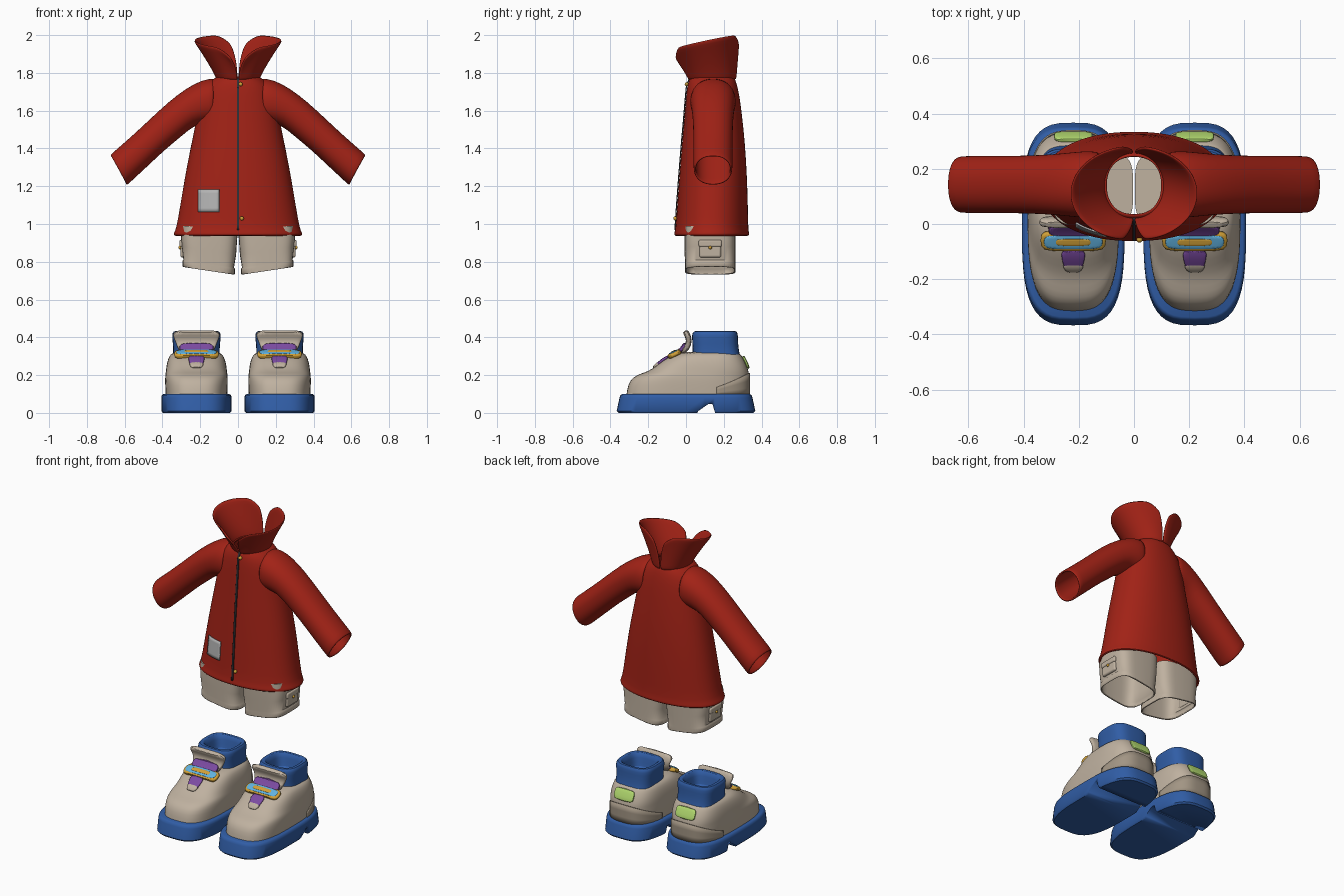
import bpy, bmesh, math
from mathutils import Vector, Matrix

if "Cube" in bpy.data.objects:
    bpy.data.objects.remove(bpy.data.objects["Cube"])


def material(name, r, g, b):
    m = bpy.data.materials.new(name)
    m.diffuse_color = (r, g, b, 1)
    m.use_nodes = True
    m.node_tree.nodes["Principled BSDF"].inputs["Base Color"].default_value = m.diffuse_color
    return m


RED = material("red_cloth", 0.36, 0.016, 0.008)
BEIGE = material("beige", 0.52, 0.44, 0.35)
TAUPE = material("taupe", 0.36, 0.30, 0.23)
BLUE = material("blue", 0.03, 0.11, 0.38)
SKY = material("sky_blue", 0.12, 0.45, 0.75)
GOLD = material("gold", 0.65, 0.36, 0.04)
PURPLE = material("purple", 0.20, 0.07, 0.36)
GREEN = material("lime", 0.45, 0.70, 0.16)
GREY = material("grey", 0.45, 0.45, 0.45)
DARK = material("dark", 0.03, 0.03, 0.035)


def lerp(a, b, t):
    return a + (b - a) * t


def sup(t, n):
    c, s = math.cos(t), math.sin(t)
    return (math.copysign(abs(c) ** (2 / n), c), math.copysign(abs(s) ** (2 / n), s))


def finish(name, bm, mat, mirror=False, thick=0, sub=0, bevel=0):
    bmesh.ops.recalc_face_normals(bm, faces=bm.faces)
    me = bpy.data.meshes.new(name)
    bm.to_mesh(me)
    bm.free()
    me.materials.append(mat)
    me.shade_smooth()
    me.set_sharp_from_angle(angle=math.radians(45))
    ob = bpy.data.objects.new(name, me)
    bpy.context.collection.objects.link(ob)
    if bevel:
        m = ob.modifiers.new("bevel", 'BEVEL')
        m.width, m.segments = bevel, 3
    if mirror:
        ob.modifiers.new("mirror", 'MIRROR').use_mirror_merge = False
    if thick:
        ob.modifiers.new("solid", 'SOLIDIFY').thickness = thick
    if sub:
        m = ob.modifiers.new("sub", 'SUBSURF')
        m.levels = m.render_levels = sub
    return ob


def loft(name, rings, mat, closed=True, caps="", **kw):
    """Skin a list of point rings; caps may hold 's' (start) and 'e' (end)."""
    bm = bmesh.new()
    vs = [[bm.verts.new(p) for p in r] for r in rings]
    n = len(vs[0])
    for a, b in zip(vs, vs[1:]):
        for i in range(n if closed else n - 1):
            j = (i + 1) % n
            bm.faces.new((a[i], a[j], b[j], b[i]))
    if 's' in caps:
        bm.faces.new(vs[0][::-1])
    if 'e' in caps:
        bm.faces.new(vs[-1])
    return finish(name, bm, mat, **kw)


def ring(cx, z, a, y0, y1, n=2.2, tilt=0, seg=40):
    """Horizontal superellipse spanning y0..y1, optionally tilted along x."""
    cy, b = (y0 + y1) / 2, (y1 - y0) / 2
    pts = [sup(2 * math.pi * i / seg, n) for i in range(seg)]
    return [(cx + a * u, cy + b * v, z + tilt * a * u) for u, v in pts]


def ribbon(name, path, th, mat, cx=0.22, n=4, sub=1):
    """Padded strip following (y, z, half width) points, mirrored to both shoes."""
    rings = []
    for k, (y, z, w) in enumerate(path):
        p, q = path[max(k - 1, 0)], path[min(k + 1, len(path) - 1)]
        t = Vector((q[0] - p[0], q[1] - p[1])).normalized()
        pts = [sup(2 * math.pi * i / 24, n) for i in range(24)]
        rings.append([(cx + w * u, y - t.y * th * v, z + t.x * th * v) for u, v in pts])
    return loft(name, rings, mat, caps="se", mirror=True, sub=sub)


def box(name, c, size, mat, bevel, **kw):
    bm = bmesh.new()
    bmesh.ops.create_cube(bm, size=1, matrix=Matrix.Translation(c) @ Matrix.Diagonal((*size, 1)))
    return finish(name, bm, mat, bevel=bevel, **kw)


def stud(name, c, r, mat, **kw):
    bm = bmesh.new()
    bmesh.ops.create_uvsphere(bm, u_segments=12, v_segments=8, radius=r, matrix=Matrix.Translation(c))
    return finish(name, bm, mat, **kw)


# Coat body: z, half width, front y, back y
COAT = [(0.935, .328, -.053, .325), (0.94, .341, -.063, .335), (0.955, .341, -.063, .335),
        (0.967, .329, -.056, .33), (1.1, .306, -.047, .328), (1.26, .28, -.035, .323),
        (1.42, .248, -.022, .313), (1.53, .225, -.012, .302), (1.65, .205, -.002, .288),
        (1.72, .183, .004, .275), (1.765, .14, .015, .262), (1.785, .10, .03, .25)]
loft("coat_body", [ring(0, z, a, f, b) for z, a, f, b in COAT], RED, thick=.012, sub=1)


def coat_front(x, z):
    for (z0, a0, f0, b0), (z1, a1, f1, b1) in zip(COAT[3:], COAT[4:]):
        if z <= z1 or z1 == COAT[-1][0]:
            t = (z - z0) / (z1 - z0)
            a, f, b = lerp(a0, a1, t), lerp(f0, f1, t), lerp(b0, b1, t)
            return (f + b) / 2 - (b - f) / 2 * (1 - abs(x / a) ** 2.2) ** (1 / 2.2)


def front_panel(name, x0, x1, z0, z1, mat, nz):
    rows = [[(x, coat_front(x, z) - .006, z) for x in [lerp(x0, x1, i / 6) for i in range(7)]]
            for z in [lerp(z0, z1, k / nz) for k in range(nz + 1)]]
    return loft(name, rows, mat, closed=False, thick=.006)


front_panel("coat_patch", -.212, -.1, 1.065, 1.182, GREY, 6)
front_panel("coat_zip", -.006, .006, .968, 1.775, DARK, 30)
for i, (x, z) in enumerate([(.014, 1.74), (.02, 1.03)]):
    stud("coat_stud_%d" % i, (x, coat_front(x, z) - .005, z), .011, GOLD)

# Sleeves: top edge and under edge of each section, half depth
SLEEVE = [((.677, 1.364), (.587, 1.205), .100), ((.665, 1.376), (.575, 1.217), .104),
          ((.56, 1.467), (.472, 1.312), .104), ((.466, 1.555), (.385, 1.395), .104),
          ((.37, 1.645), (.295, 1.468), .107), ((.28, 1.715), (.228, 1.525), .113),
          ((.19, 1.764), (.175, 1.53), .122), ((.125, 1.772), (.13, 1.53), .12)]
rings = []
for (x0, z0), (x1, z1), d in SLEEVE:
    pts = [sup(2 * math.pi * i / 32, 2.2) for i in range(32)]
    rings.append([((x0 + x1) / 2 + (x0 - x1) / 2 * u, .143 + d * v,
                   (z0 + z1) / 2 + (z0 - z1) / 2 * u) for u, v in pts])
loft("sleeves", rings, RED, mirror=True, thick=.012, sub=1)

# Flared collar in two halves, notched front and back
rings = []
for k in range(7):
    s = k / 6
    row = []
    for i in range(33):
        g = math.radians(1 + 8 * s * s)
        t = lerp(-math.pi / 2 + g, math.pi / 2 - g, i / 32)
        u, v = math.cos(t), math.sin(t)
        drop = .05 * max(0, 1 - min(i, 32 - i) / 5) ** 2
        top = lerp(1.93, 2.0, (v + 1) / 2) + .012 * u - drop
        f = s ** 1.15
        row.append((lerp(.10, .225, f) * u, lerp(.14, .109, f) + lerp(.115, .165, f) * v,
                    lerp(1.765, top, s)))
    rings.append(row)
loft("coat_collar", rings, RED, closed=False, mirror=True, thick=.012, sub=1)

# Shorts: two open legs closed at the waist, hem band, side pockets
LEG = [(.752, .155, .134), (.756, .155, .138), (.785, .155, .138), (.79, .155, .134),
       (.86, .154, .144), (.93, .153, .149), (.985, .15, .147)]
loft("shorts_legs", [ring(cx, z, a, -.005 if z < .8 else -.008, .262, 4, .15 if z < .9 else .03)
                     for z, cx, a in LEG], BEIGE, caps="e", mirror=True, thick=.008)
box("shorts_pocket", (.293, .128, .868), (.024, .115, .09), BEIGE, .01, mirror=True)
box("pocket_flap", (.3, .128, .897), (.02, .122, .036), BEIGE, .008, mirror=True)
stud("pocket_stud", (.307, .128, .875), .009, GOLD, mirror=True)

# Shoe soles with arch notch
SOLE = [(0, .178, .358), (.01, .186, .367), (.08, .186, .352), (.094, .183, .347), (.1, .174, .338)]
sole = loft("shoe_sole", [ring(.22, z, a, -b, b, 3.2, seg=48) for z, a, b in SOLE], BLUE, caps="se")
notch = [(.05, -.02), (.065, .01), (.12, .048), (.14, .048), (.16, -.02)]
cutter = loft("arch_cutter", [[(x, y, z) for y, z in notch] for x in (0, .45)], BLUE, caps="se")
cutter.hide_render = True
cutter.display_type = 'WIRE'
m = sole.modifiers.new("notch", 'BOOLEAN')
m.operation, m.object = 'DIFFERENCE', cutter
sole.modifiers.new("mirror", 'MIRROR').use_mirror_merge = False

# Shoe uppers: z, half width, toe y, heel y
UPPER = [(.09, .163, -.317, .333), (.15, .166, -.308, .335), (.185, .166, -.286, .334),
         (.205, .164, -.25, .333), (.22, .162, -.2, .331), (.25, .159, -.155, .323),
         (.285, .151, -.112, .306), (.31, .138, -.06, .29), (.325, .115, -.025, .272)]
loft("shoe_upper", [ring(.22, z, a, f, b, 3) for z, a, f, b in UPPER], BEIGE,
     caps="e", mirror=True, sub=1)

# Heel counter wrapping the back of the upper
rows = []
for k in range(4):
    row = []
    for i in range(41):
        t = math.radians(lerp(18, 162, i / 40))
        u, v = sup(t, 3)
        top = lerp(.135, .212, (math.sin(t) - .3) / .7)
        row.append((.22 + .169 * u, .012 + .328 * v, lerp(.095, top, k / 3)))
    rows.append(row)
loft("heel_counter", rows, TAUPE, closed=False, mirror=True, thick=.006)

# Padded ankle collar, rolled over to an inner well
ANKLE = [(.275, .128, .03, .297), (.31, .122, .036, .283), (.37, .125, .034, .275),
         (.415, .131, .03, .276), (.434, .122, .04, .268), (.434, .10, .06, .25),
         (.41, .085, .075, .236), (.345, .08, .08, .23), (.335, .05, .11, .2)]
loft("ankle_collar", [ring(.22, z, a, f, b, 3.2, seg=32) for z, a, f, b in ANKLE], BLUE,
     caps="e", mirror=True, sub=1)

# Tongue, lining, strap and small trims
ribbon("tongue", [(-.03, .315, .09), (.008, .345, .1), (.018, .385, .115), (.006, .415, .128),
                  (-.006, .436, .118)], .016, BEIGE)
ribbon("tongue_lining", [(-.06, .31, .085), (-.02, .335, .09), (-.002, .372, .095)], .012, PURPLE)
ribbon("tongue_tab", [(-.165, .245, .026), (-.15, .258, .036), (-.125, .28, .042),
                      (-.09, .302, .046)], .008, PURPLE)
ribbon("toe_pad", [(-.172, .233, .024), (-.158, .25, .036), (-.14, .266, .04)], .011, BEIGE)
ribbon("toe_slot", [(-.193, .219, .05), (-.187, .222, .058), (-.18, .226, .05)], .006, TAUPE)
ribbon("strap", [(-.094, .293, .10), (-.085, .299, .12), (-.035, .322, .12), (-.026, .326, .10)],
       .015, GOLD)
ribbon("strap_inlay", [(-.09, .306, .092), (-.08, .311, .108), (-.048, .326, .108),
                       (-.038, .331, .092)], .009, SKY)
ribbon("strap_bar", [(-.078, .317, .06), (-.072, .32, .066), (-.058, .326, .066),
                     (-.052, .329, .06)], .007, GOLD)
ribbon("heel_tab", [(.331, .232, .066), (.324, .255, .07), (.311, .283, .07), (.3, .302, .066)],
       .008, GREEN)
